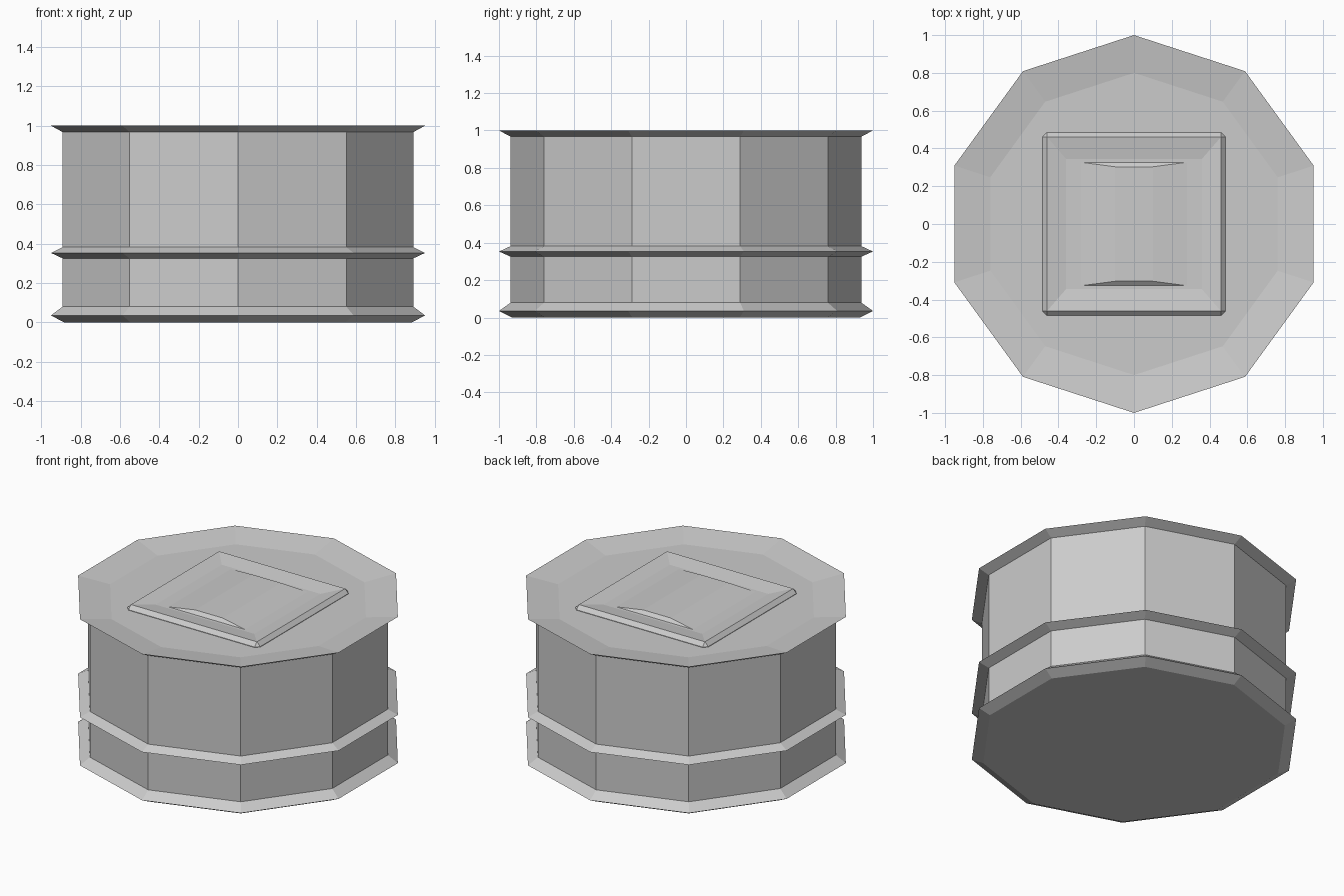
import bpy, bmesh, math

# Remove the default cube
cube = bpy.data.objects.get("Cube")
if cube:
    bpy.data.objects.remove(cube, do_unlink=True)

# Single pale grey material
GREY = (0.6, 0.6, 0.6, 1.0)
mat = bpy.data.materials.new("pale_grey")
mat.use_nodes = True
mat.diffuse_color = GREY
mat.node_tree.nodes["Principled BSDF"].inputs["Base Color"].default_value = GREY


def loft(name, rings):
    """Skin a stack of equal-length rings and cap both ends."""
    bm = bmesh.new()
    loops = [[bm.verts.new(p) for p in ring] for ring in rings]
    n = len(loops[0])
    for low, high in zip(loops, loops[1:]):
        for i in range(n):
            j = (i + 1) % n
            bm.faces.new((low[i], low[j], high[j], high[i]))
    bm.faces.new(loops[0][::-1])
    bm.faces.new(loops[-1])
    bmesh.ops.remove_doubles(bm, verts=bm.verts, dist=0.0005)
    bmesh.ops.recalc_face_normals(bm, faces=bm.faces)
    mesh = bpy.data.meshes.new(name)
    bm.to_mesh(mesh)
    bm.free()
    mesh.materials.append(mat)
    obj = bpy.data.objects.new(name, mesh)
    bpy.context.collection.objects.link(obj)
    return obj


def decagon(r, z):
    angles = [math.pi / 2 + i * math.tau / 10 for i in range(10)]
    return [(r * math.cos(a), r * math.sin(a), z) for a in angles]


def rectangle(x, y, z, cut=0.0):
    """Rectangle ring of half sizes x, y with chamfered corners."""
    c = cut
    return [(x - c, -y, z), (x, c - y, z), (x, y - c, z), (x - c, y, z),
            (c - x, y, z), (-x, y - c, z), (-x, c - y, z), (c - x, -y, z)]


# Ten-sided drum: base flange, middle band, flared rim and dished lid
drum = [(0.93, 0), (1, 0.035), (0.937, 0.08), (0.937, 0.325), (1, 0.353),
        (0.937, 0.382), (0.937, 0.967), (1, 1), (0.8, 0.97)]
loft("drum_body", [decagon(r, z) for r, z in drum])

# Square lid plate with chamfered edge and shallow recess
loft("lid_plate", [rectangle(0.485, 0.485, 0.965, 0.025),
                   rectangle(0.485, 0.485, 0.973, 0.025),
                   rectangle(0.46, 0.46, 0.998),
                   rectangle(0.36, 0.345, 0.98)])

# Low arched grip lying in the recess, with slanted ends
arch = [(-0.29, 0.328, 0.979), (-0.1, 0.303, 0.999),
        (0.1, 0.303, 0.999), (0.29, 0.328, 0.979)]
loft("lid_grip", [[(x, s * y, z) for x, y, z in arch] for s in (-1, 1)])
